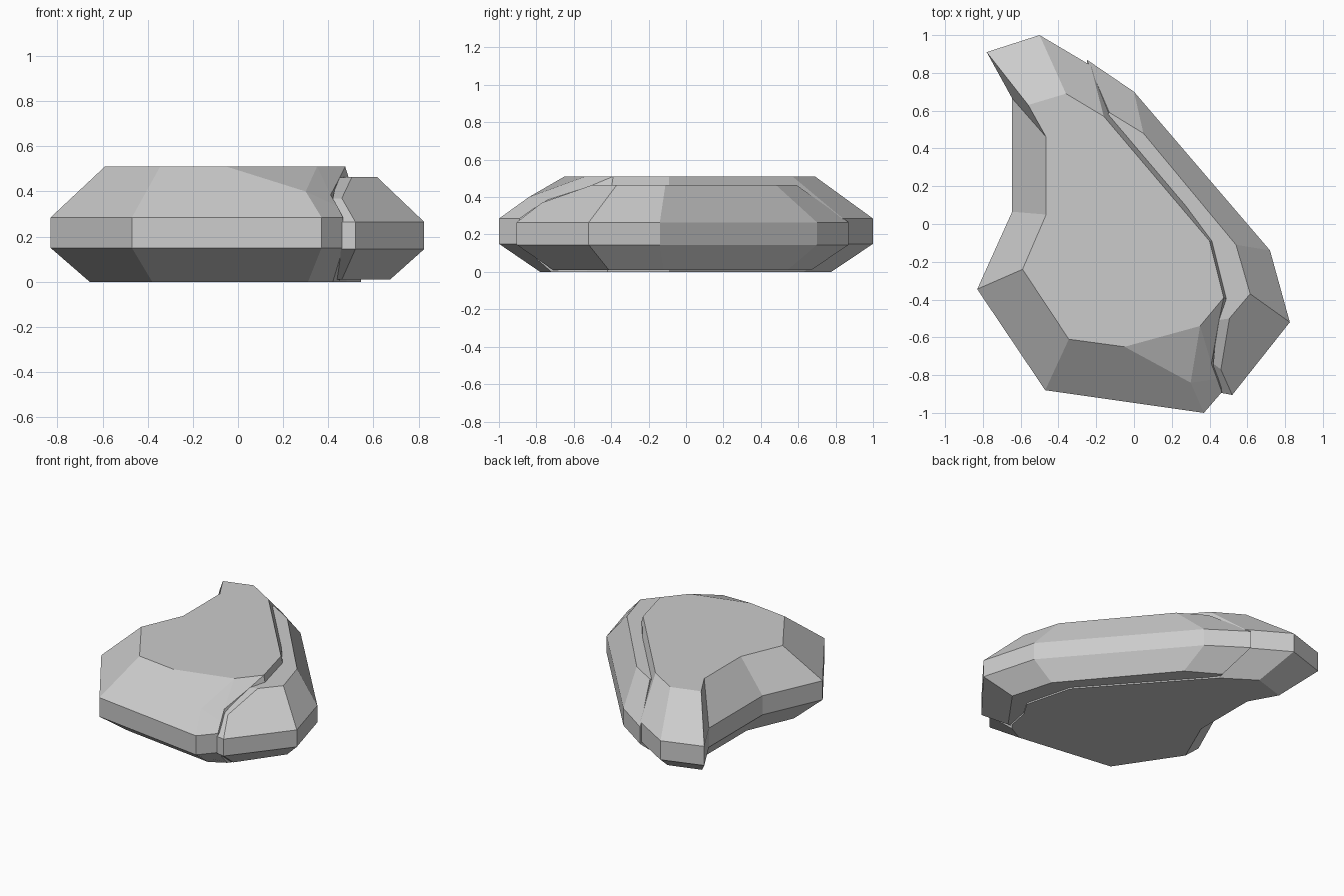
import bpy, bmesh

if "Cube" in bpy.data.objects:
    bpy.data.objects.remove(bpy.data.objects["Cube"])


def chipped_slab(name, rows, z_levels, bottom_fix, extra, split_side, top_loop, chips):
    """Bevelled stone: rows are (waist x, y, shoulder x, y, z)."""
    z_bottom, z_low, z_high = z_levels
    bm = bmesh.new()
    n = len(rows)
    base, low, high, top = [], [], [], []
    for i, (mx, my, tx, ty, tz) in enumerate(rows):
        bx, by = bottom_fix.get(i, (mx + 0.72 * (tx - mx), my + 0.72 * (ty - my)))
        base.append(bm.verts.new((bx, by, z_bottom)))
        low.append(bm.verts.new((mx, my, z_low)))
        high.append(bm.verts.new((mx, my, z_high)))
        top.append(bm.verts.new((tx, ty, tz)))
    named = {k: bm.verts.new(p) for k, p in extra.items()}

    def pick(keys):
        return [named[k] if k in named else top[k] for k in keys]

    for i in range(n):
        j = (i + 1) % n
        bm.faces.new((base[i], base[j], low[j], low[i]))
        bm.faces.new((low[i], low[j], high[j], high[i]))
        middle = [named[split_side[i]]] if i in split_side else []
        bm.faces.new([high[i], high[j], top[j]] + middle + [top[i]])
    bm.faces.new(base)
    bm.faces.new(pick(top_loop))
    for chip in chips:
        bm.faces.new(pick(chip))
    bmesh.ops.recalc_face_normals(bm, faces=bm.faces)
    mesh = bpy.data.meshes.new(name)
    bm.to_mesh(mesh)
    bm.free()
    obj = bpy.data.objects.new(name, mesh)
    bpy.context.collection.objects.link(obj)
    return obj


# Large main stone, clockwise from the back left tip
T = 0.51
main_rows = [
    (-.78, .91, -.56, .63, T), (-.50, 1.0, -.36, .69, T),
    (-.23, .84, -.16, .57, T), (.46, -.09, .40, -.09, T),
    (.545, -.42, .475, -.39, T), (.48, -.53, .45, -.51, .46),
    (.45, -.76, .41, -.74, .385), (.465, -.89, .44, -.82, .335),
    (.37, -1.0, .30, -.84, .40), (-.47, -.88, -.345, -.61, T),
    (-.83, -.345, -.59, -.24, T), (-.645, .065, -.465, .05, T),
    (-.645, .665, -.465, .46, T)]
chipped_slab(
    "main_stone", main_rows, (0, .15, .285),
    {2: (-.18, .63), 3: (.46, -.09), 4: (.545, -.42), 5: (.48, -.53),
     6: (.45, -.68), 7: (.42, -.72), 8: (.31, -.78)},
    {"a": (.35, -.54, T), "b": (-.05, -.65, T)}, {8: "b"},
    [0, 1, 2, 3, 4, "a", "b", 9, 10, 11, 12],
    [["a", 4, 5, 6], ["a", 6, 7, 8], ["a", 8, "b"]])

# Thinner split-off stone along the right side of the crack
S = 0.465
side_rows = [
    (0, .70, .05, .48, S), (.72, -.14, .54, -.11, S),
    (.825, -.52, .615, -.37, S), (.52, -.905, .46, -.77, .37),
    (.44, -.89, .42, -.74, .37), (.44, -.52, .44, -.51, S - .005),
    (.45, -.40, .48, -.40, S), (.38, -.09, .40, -.09, S),
    (-.20, .56, -.17, .56, S), (-.25, .87, -.13, .59, S)]
chipped_slab(
    "side_stone", side_rows, (.01, .145, .265),
    {3: (.46, -.71), 4: (.42, -.71), 5: (.44, -.52), 6: (.45, -.40),
     7: (.38, -.09), 8: (-.20, .56), 9: (-.18, .67)},
    {"c": (.505, -.50, S)}, {2: "c"},
    [0, 1, 2, "c", 5, 6, 7, 8, 9],
    [["c", 3, 4, 5]])
